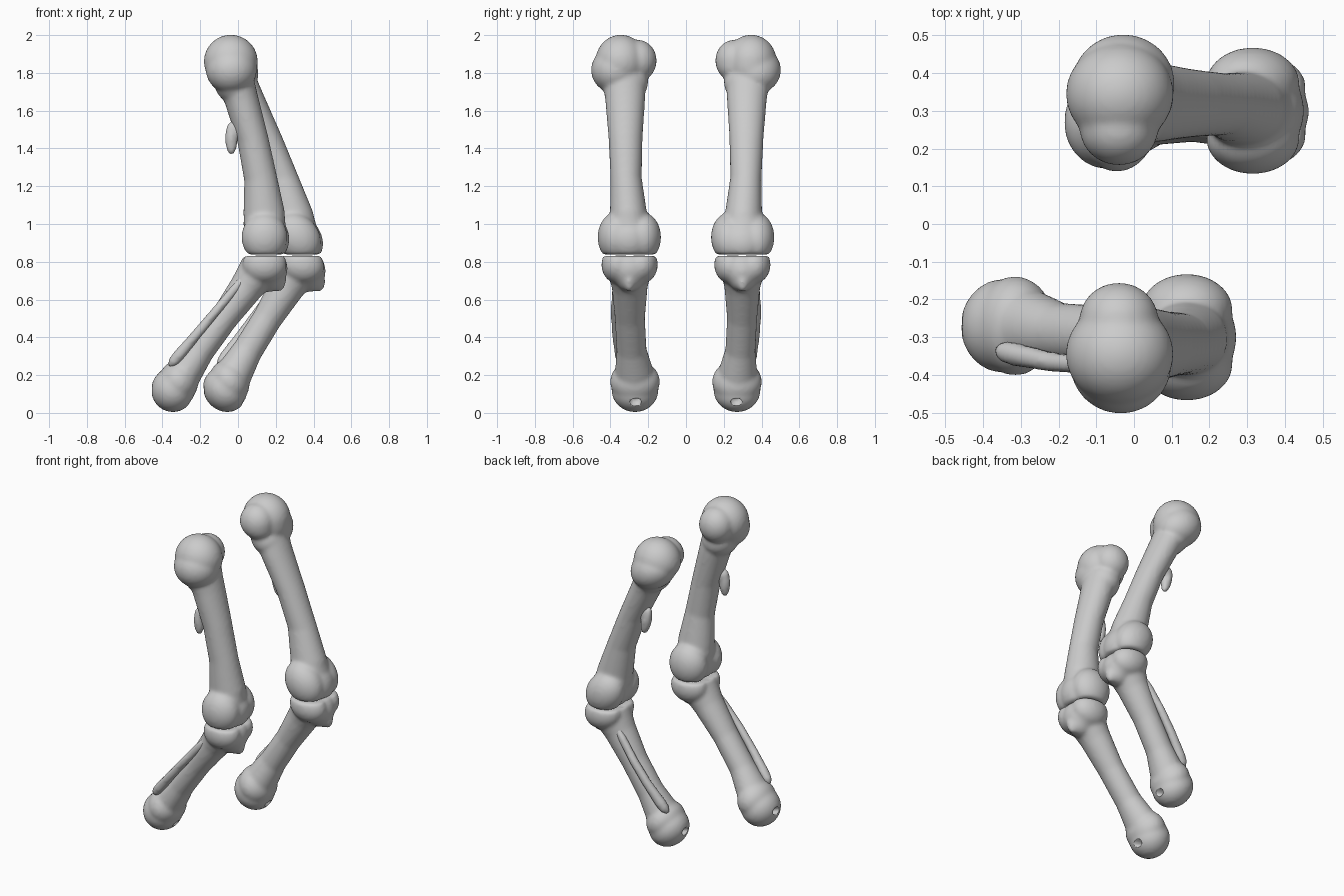
import bpy, bmesh, math
from mathutils import Vector, Matrix

if "Cube" in bpy.data.objects:
    bpy.data.objects.remove(bpy.data.objects["Cube"])


def add_blob(bm, c, r):
    m = Matrix.Translation(c) @ Matrix.Diagonal((*r, 1))
    bmesh.ops.create_uvsphere(bm, u_segments=32, v_segments=20, radius=1, matrix=m)


def add_tube(bm, pts, n=24):
    # pts: (x, y, z, in-plane radius, sideways radius)
    rings = []
    for i, p in enumerate(pts):
        a, b = pts[max(i - 1, 0)], pts[min(i + 1, len(pts) - 1)]
        t = (Vector(b[:3]) - Vector(a[:3])).normalized()
        u = Vector((0, 1, 0)).cross(t).normalized()
        v = t.cross(u)
        rings.append([bm.verts.new(Vector(p[:3]) + u * p[3] * math.cos(k * math.tau / n)
                                   + v * p[4] * math.sin(k * math.tau / n)) for k in range(n)])
    for r1, r2 in zip(rings, rings[1:]):
        for k in range(n):
            bm.faces.new((r1[k], r1[(k + 1) % n], r2[(k + 1) % n], r2[k]))
    bm.faces.new(rings[0][::-1])
    bm.faces.new(rings[-1])


def swing(z):
    # the far leg leans forward at the knee and ankle
    if z > 1.85:
        return 0
    if z > 0.85:
        return 0.19 * (1.85 - z)
    return 0.19 + 0.085 * (0.85 - z) / 0.73


def finish(bm, name, far, zmin=-9, zmax=9, remesh=True, smooth=8):
    for v in bm.verts:
        v.co.z = min(max(v.co.z, zmin), zmax)
        if far:
            v.co.x += swing(v.co.z)
            v.co.y = -v.co.y
    bmesh.ops.recalc_face_normals(bm, faces=bm.faces)
    for f in bm.faces:
        f.smooth = True
    me = bpy.data.meshes.new(name)
    bm.to_mesh(me)
    bm.free()
    ob = bpy.data.objects.new(name, me)
    bpy.context.collection.objects.link(ob)
    if remesh:
        m = ob.modifiers.new("blend", 'REMESH')
        m.mode = 'VOXEL'
        m.voxel_size = 0.011
        m.use_smooth_shade = True
        m = ob.modifiers.new("soften", 'SMOOTH')
        m.factor = 0.5
        m.iterations = smooth
    return ob


for far in (False, True):
    side = "far" if far else "near"

    # Upper leg bone: head, shaft, knee knuckles
    bm = bmesh.new()
    for c, r in [((-.038, -.345, 1.86), (.143, .135, .142)),
                 ((-.035, -.37, 1.815), (.135, .133, .125)),
                 ((-.04, -.255, 1.865), (.105, .1, .11)),
                 ((-.02, -.325, 1.75), (.105, .125, .11)),
                 ((.14, -.372, .93), (.122, .096, .13)),
                 ((.14, -.228, .93), (.122, .096, .13)),
                 ((.15, -.30, .92), (.122, .13, .13)),
                 ((.14, -.305, 1.0), (.112, .115, .11))]:
        add_blob(bm, c, r)
    add_tube(bm, [(-.03, -.33, 1.82, .1, .12), (.018, -.322, 1.66, .09, .106),
                  (.078, -.32, 1.45, .083, .09), (.12, -.317, 1.24, .088, .083),
                  (.138, -.305, 1.06, .11, .098), (.145, -.3, .92, .11, .12)])
    finish(bm, side + "_upper_leg_bone", far, zmin=.838)

    # Small hanging spur behind the shaft
    bm = bmesh.new()
    add_blob(bm, (-.035, -.345, 1.455), (.033, .03, .09))
    add_blob(bm, (-.01, -.34, 1.5), (.05, .03, .045))
    finish(bm, side + "_upper_leg_spur", far, smooth=4)

    # Shin bone: plateau, front ridge, shaft, ankle
    bm = bmesh.new()
    for c, r in [((.14, -.362, .785), (.118, .086, .1)),
                 ((.14, -.235, .785), (.118, .086, .1)),
                 ((.15, -.298, .765), (.113, .115, .11)),
                 ((.16, -.298, .72), (.09, .075, .08)),
                 ((.21, -.3, .705), (.045, .036, .065)),
                 ((-.345, -.27, .122), (.115, .125, .118)),
                 ((-.315, -.27, .165), (.105, .132, .115))]:
        add_blob(bm, c, r)
    add_tube(bm, [(.12, -.3, .77, .11, .12), (.045, -.298, .665, .09, .095),
                  (-.075, -.297, .5, .074, .08), (-.2, -.288, .33, .076, .08),
                  (-.27, -.276, .23, .09, .1), (-.33, -.27, .14, .1, .11)])
    shin = finish(bm, side + "_shin_bone", far, zmax=.832)

    # Narrow hole through the ankle
    bm = bmesh.new()
    add_tube(bm, [(-.5, -.267, .14, .022, .03), (-.2, -.267, .04, .022, .03)])
    cutter = finish(bm, side + "_ankle_hole_cutter", far, remesh=False)
    cutter.hide_render = True
    cutter.display_type = 'WIRE'
    m = shin.modifiers.new("hole", 'BOOLEAN')
    m.object = cutter
    m.operation = 'DIFFERENCE'
    m.solver = 'EXACT'

    # Slim outer splint bone
    bm = bmesh.new()
    a, b = Vector((.04, -.36, .725)), Vector((-.355, -.335, .255))
    pts = []
    for t, r in [(0, .012), (.03, .02), (.15, .024), (.4, .025), (.65, .026),
                 (.9, .031), (.97, .028), (1.02, .012)]:
        p = a.lerp(b, t)
        pts.append((p.x, p.y - .025 * math.sin(math.pi * min(t, 1)), p.z, r, r))
    add_tube(bm, pts)
    finish(bm, side + "_splint_bone", far, smooth=3)
